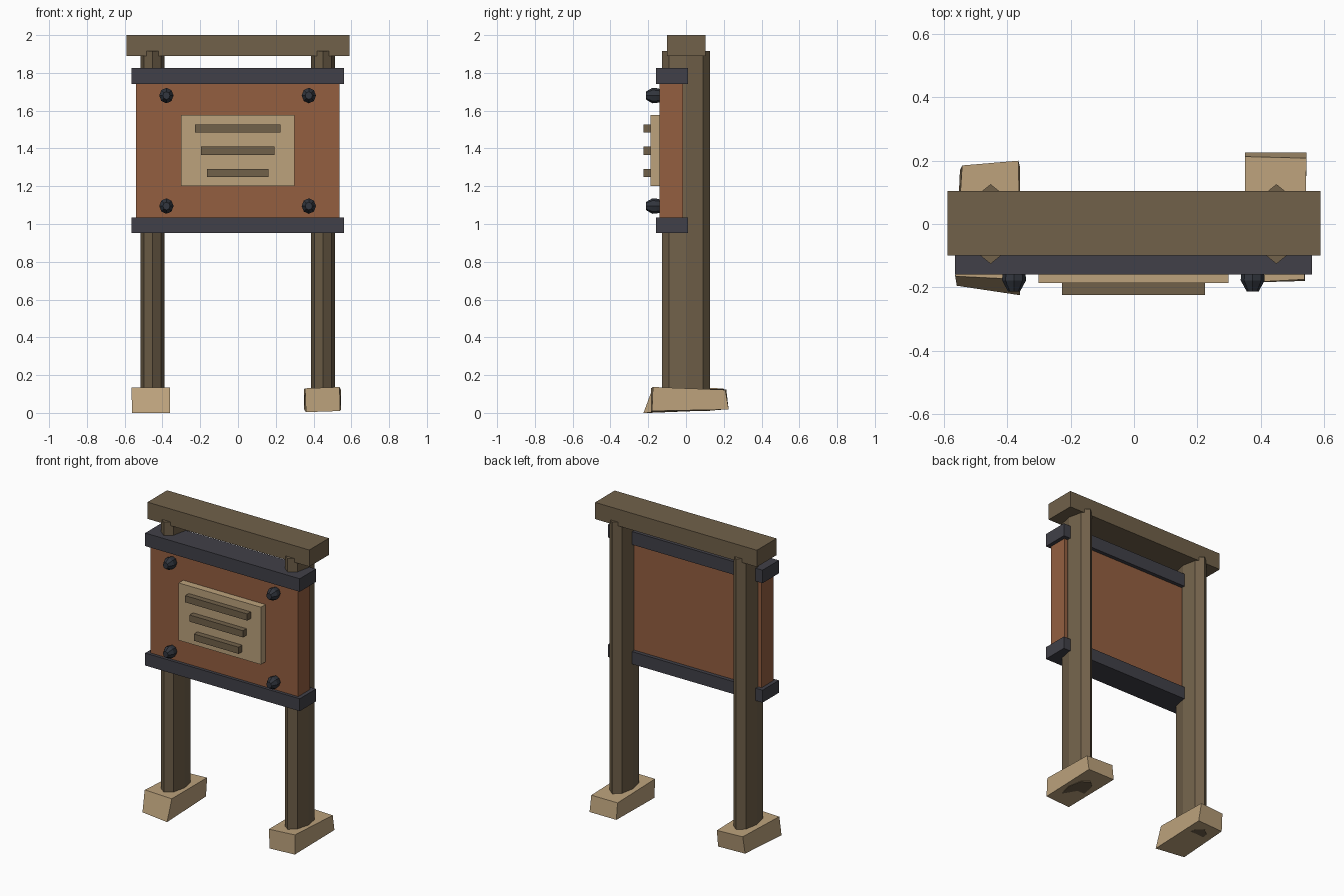
import bpy, bmesh, math

if "Cube" in bpy.data.objects:
    bpy.data.objects.remove(bpy.data.objects["Cube"])


def material(name, rgb):
    # sRGB 0-255 to linear
    m = bpy.data.materials.new(name)
    lin = [((c / 255 + 0.055) / 1.055) ** 2.4 for c in rgb]
    m.diffuse_color = (*lin, 1)
    m.use_nodes = True
    m.node_tree.nodes["Principled BSDF"].inputs["Base Color"].default_value = m.diffuse_color
    return m


WOOD = material("dark wood", (113, 97, 74))
PANEL = material("red brown wood", (148, 95, 64))
TAN = material("tan stone", (188, 162, 124))
METAL = material("dark metal", (65, 64, 72))
BOLT = material("bolt metal", (50, 54, 62))


def finish(name, bm, mat):
    bmesh.ops.recalc_face_normals(bm, faces=bm.faces)
    me = bpy.data.meshes.new(name)
    bm.to_mesh(me)
    bm.free()
    me.materials.append(mat)
    ob = bpy.data.objects.new(name, me)
    bpy.context.collection.objects.link(ob)
    return ob


def loft(name, rings, mat):
    # skin a stack of matching rings and cap both ends
    bm = bmesh.new()
    vs = [[bm.verts.new(p) for p in r] for r in rings]
    n = len(vs[0])
    for a, b in zip(vs, vs[1:]):
        for i in range(n):
            j = (i + 1) % n
            bm.faces.new((a[i], a[j], b[j], b[i]))
    bm.faces.new(vs[0])
    bm.faces.new(vs[-1])
    return finish(name, bm, mat)


def box(name, x, y, z, mat):
    rings = [[(x[0], y[0], h), (x[1], y[0], h), (x[1], y[1], h), (x[0], y[1], h)] for h in z]
    return loft(name, rings, mat)


def octagon(r1, r2):
    return [(r1 * math.cos(k * math.pi / 4), r2 * math.sin(k * math.pi / 4)) for k in range(8)]


# top beam, board and metal bands
box("top_beam", (-0.59, 0.59), (-0.10, 0.104), (1.89, 2.0), WOOD)
box("board", (-0.54, 0.537), (-0.14, -0.015), (1.0, 1.78), PANEL)
box("upper_band", (-0.565, 0.562), (-0.16, 0.01), (1.74, 1.826), METAL)
box("lower_band", (-0.565, 0.562), (-0.16, 0.01), (0.953, 1.035), METAL)

# notice plate with three raised bars
box("notice_plate", (-0.302, 0.298), (-0.187, -0.13), (1.2, 1.578), TAN)
for i, (half, z) in enumerate([(0.226, 1.506), (0.195, 1.387), (0.163, 1.27)]):
    box(f"notice_bar_{i + 1}", (-half - 0.002, half - 0.002), (-0.224, -0.18),
        (z - 0.022, z + 0.022), WOOD)

# eight-sided posts
for side, x in (("left", -0.453), ("right", 0.45)):
    loft(f"{side}_post", [[(x + a, b, z) for a, b in octagon(0.064, 0.126)]
                          for z in (0.01, 1.915)], WOOD)

# faceted bolts at the board corners
for x in (-0.379, 0.375):
    for z in (1.095, 1.68):
        loft("bolt", [[(x + a, y, z + b) for a, b in octagon(0.038 * s, 0.041 * s)]
                      for y, s in ((-0.13, 0.8), (-0.155, 0.95), (-0.178, 1.0), (-0.213, 0.5))], BOLT)

# uneven stone feet
loft("left_foot", [
    [(-0.56, -0.195, 0), (-0.36, -0.225, 0), (-0.36, 0.18, 0.015), (-0.55, 0.17, 0.015)],
    [(-0.565, -0.165, 0.135), (-0.36, -0.175, 0.135), (-0.365, 0.2, 0.13), (-0.543, 0.185, 0.13)]], TAN)
loft("right_foot", [
    [(0.36, -0.185, 0.004), (0.54, -0.18, 0.01), (0.545, 0.226, 0.018), (0.35, 0.226, 0.018)],
    [(0.355, -0.185, 0.13), (0.538, -0.175, 0.137), (0.545, 0.208, 0.122), (0.35, 0.213, 0.125)]], TAN)
